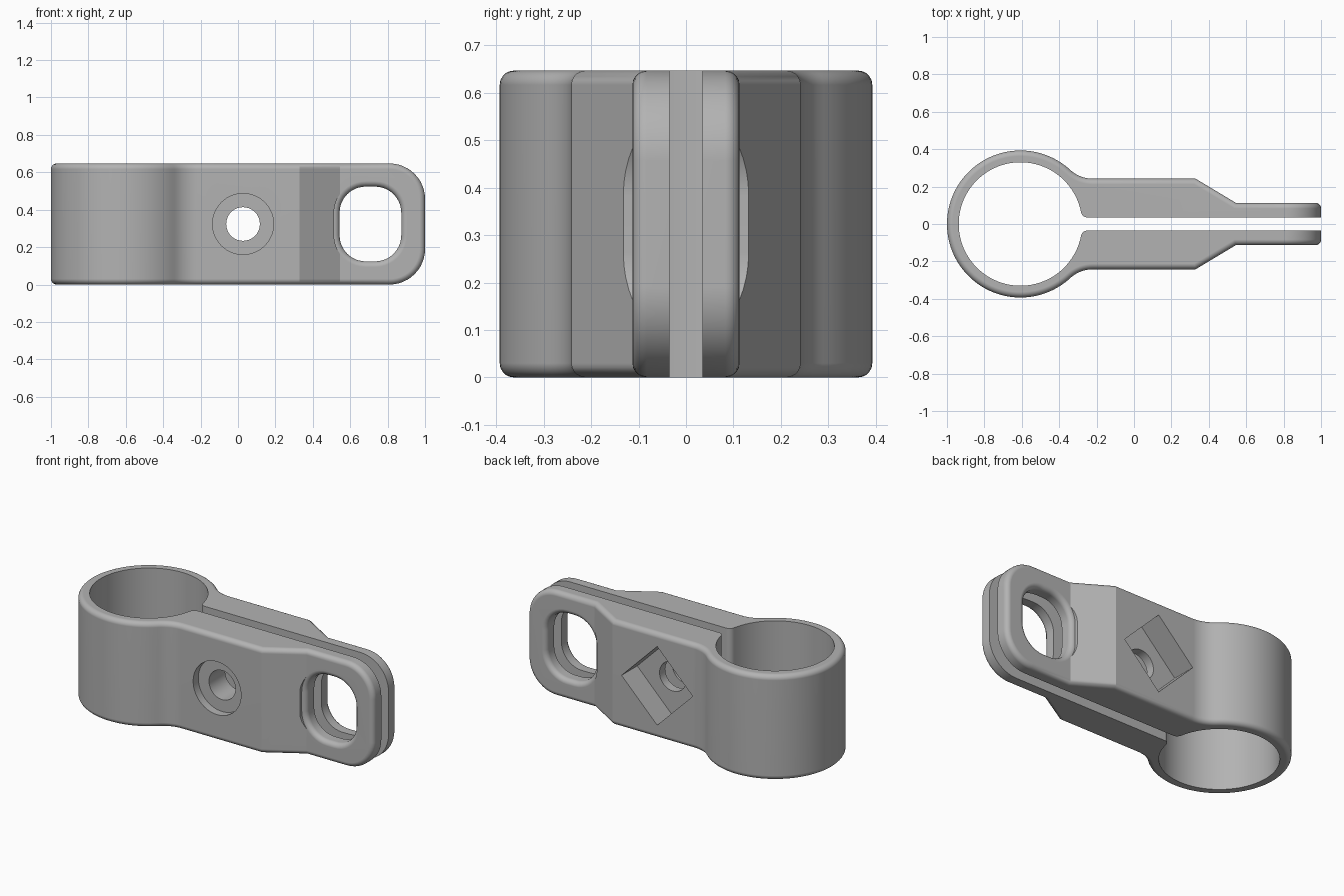
import bpy, bmesh
from math import pi, sin, cos, atan2, sqrt, radians
from mathutils import Vector

if "Cube" in bpy.data.objects:
    bpy.data.objects.remove(bpy.data.objects["Cube"], do_unlink=True)

H = 0.647          # height
MID = H / 2
RING_X = -0.607    # ring axis
TIP_Y = 0.113      # half thickness of the tip
ROUND = 0.03       # rim rounding

grey = bpy.data.materials.new("plain_grey")
grey.use_nodes = True
grey.diffuse_color = (0.45, 0.45, 0.45, 1)
grey.node_tree.nodes["Principled BSDF"].inputs["Base Color"].default_value = (0.45, 0.45, 0.45, 1)


def loft(rings):
    """Closed solid through matching rings of points."""
    bm = bmesh.new()
    loops = [[bm.verts.new(p) for p in ring] for ring in rings]
    n = len(loops[0])
    for a, b in zip(loops, loops[1:]):
        for i in range(n):
            j = (i + 1) % n
            bm.faces.new((a[i], a[j], b[j], b[i]))
    bm.faces.new(loops[0])
    bm.faces.new(loops[-1])
    bmesh.ops.recalc_face_normals(bm, faces=bm.faces)
    return bm


def make_object(name, bm):
    mesh = bpy.data.meshes.new(name)
    bm.to_mesh(mesh)
    bm.free()
    mesh.materials.append(grey)
    obj = bpy.data.objects.new(name, mesh)
    bpy.context.collection.objects.link(obj)
    return obj


def arc(cx, cy, r, a0, a1, n):
    return [(cx + r * cos(a0 + (a1 - a0) * i / n),
             cy + r * sin(a0 + (a1 - a0) * i / n)) for i in range(n + 1)]


def keyhole(radius, half, fillet, tail, n):
    """Ring blended by fillets into a straight neck, closed by a mirrored tail."""
    dx = sqrt((radius + fillet) ** 2 - (half + fillet) ** 2)
    ang = atan2(half + fillet, dx)
    upper = arc(RING_X, 0, radius, pi, ang, n)
    upper += arc(RING_X + dx, half + fillet, fillet, ang + pi, 1.5 * pi, 8)[1:]
    upper += tail
    return upper + [(x, -y) for x, y in reversed(upper[1:])]


def upright(points, z0, z1):
    return loft([[(x, y, z) for x, y in points] for z in (z0, z1)])


def across(points, y0, y1):
    return loft([[(x, y, z) for x, z in points] for y in (y0, y1)])


def rounded_window(out):
    """Rounded rectangle in x and z, grown outward by the given amount."""
    r, w, h = 0.14, 0.165, 0.2
    pts = []
    for k, (sx, sz) in enumerate(((1, 1), (-1, 1), (-1, -1), (1, -1))):
        pts += arc(0.708 + sx * (w - r), MID + sz * (h - r), r + out,
                   k * pi / 2, (k + 1) * pi / 2, 10)
    return pts


# Clamp body: outline, rounded tip corners, then a soft outer rim
bm = upright(keyhole(0.393, 0.242, 0.179,
                     [(0.33, 0.242), (0.545, TIP_Y), (1, TIP_Y)], 44), 0, H)
tip = [e for e in bm.edges if all(v.co.x > 0.99 for v in e.verts)
       and abs(e.verts[0].co.z - e.verts[1].co.z) < 0.01]
bmesh.ops.bevel(bm, geom=tip, offset=0.19, segments=12, profile=0.5, affect='EDGES')
rim = [e for e in bm.edges if e.calc_face_angle(0) > radians(45)]
bmesh.ops.bevel(bm, geom=rim, offset=ROUND, segments=5, profile=0.5, affect='EDGES')
body = make_object("clamp_body", bm)

# Bore and slot
cutters = [make_object("bore_and_slot_cutter", upright(
    keyhole(0.33, 0.035, 0.035, [(1.2, 0.035)], 44), -0.2, H + 0.2))]

# Tip window with a rounded outer lip on both sides
half = [(TIP_Y - ROUND + ROUND * sin(t * pi / 12), ROUND * (1 - cos(t * pi / 12)))
        for t in range(7)] + [(0.3, ROUND)]
steps = [(-y, o) for y, o in reversed(half)] + half
cutters.append(make_object("window_cutter", loft(
    [[(x, y, z) for x, z in rounded_window(o)] for y, o in steps])))


# Bolt hole, round head recess at the front, square nut recess at the back
def disc(r, n):
    return [(0.027 + r * cos(2 * pi * i / n), MID + r * sin(2 * pi * i / n)) for i in range(n)]


cutters.append(make_object("bolt_hole_cutter", across(disc(0.09, 40), -0.4, 0.4)))
cutters.append(make_object("head_recess_cutter", across(disc(0.163, 56), -0.4, -0.192)))
cutters.append(make_object("nut_recess_cutter", across(disc(0.242, 4), 0.09, 0.4)))

bpy.ops.object.select_all(action='DESELECT')
bpy.context.view_layer.objects.active = body
body.select_set(True)
for cutter in cutters:
    cutter.hide_render = True
    mod = body.modifiers.new(cutter.name, 'BOOLEAN')
    mod.operation = 'DIFFERENCE'
    mod.solver = 'EXACT'
    mod.object = cutter
    bpy.ops.object.modifier_apply(modifier=mod.name)
for cutter in cutters:
    bpy.data.objects.remove(cutter, do_unlink=True)

# Smooth curves, crisp edges, flat planes
bpy.ops.object.shade_smooth_by_angle(angle=radians(25))
weighted = body.modifiers.new("flat_planes", 'WEIGHTED_NORMAL')
weighted.keep_sharp = True
